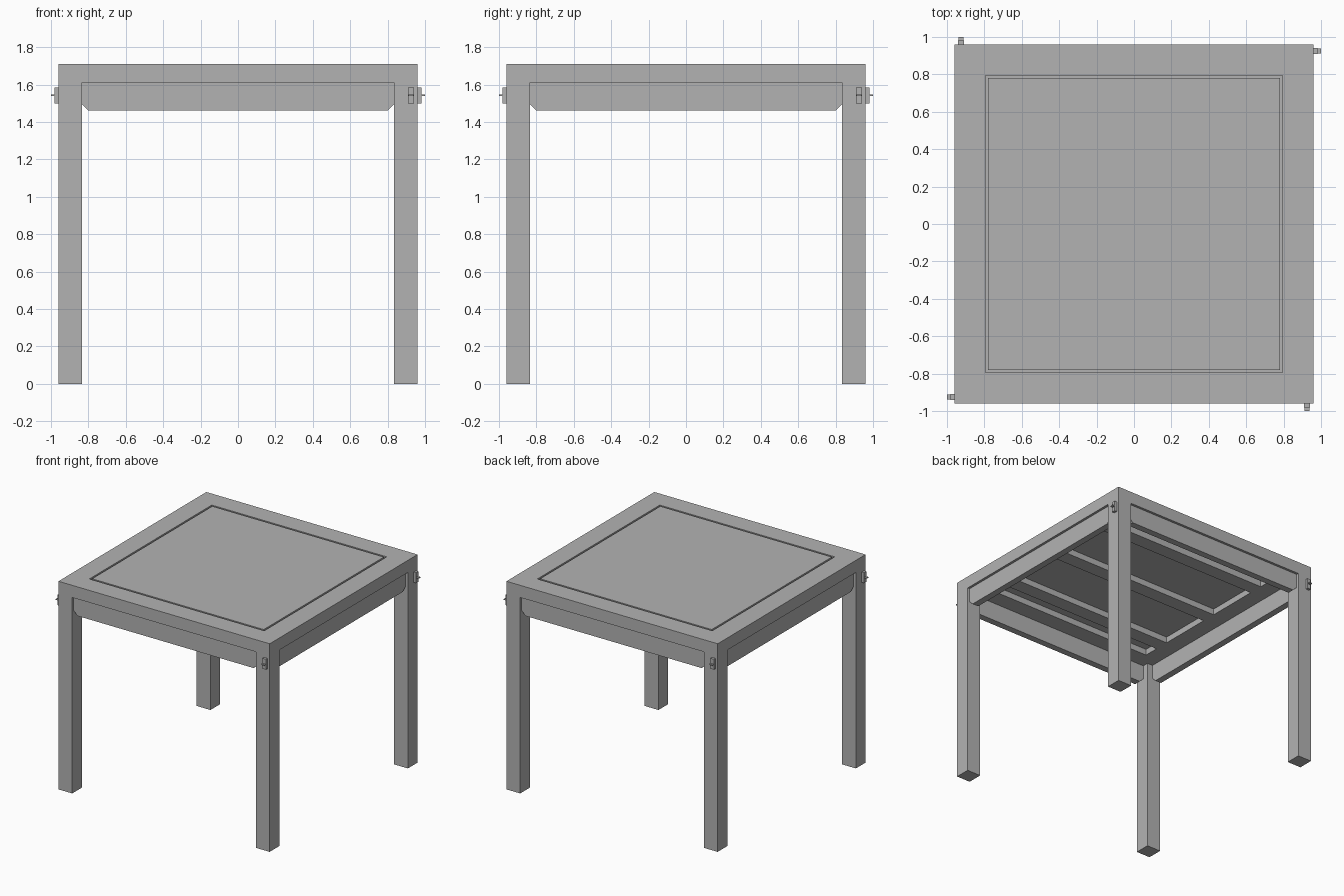
import bpy
import bmesh
from math import pi
from mathutils import Matrix, Vector

default = bpy.data.objects.get("Cube")
if default:
    bpy.data.objects.remove(default, do_unlink=True)

grey = bpy.data.materials.new("plain_grey")
grey.use_nodes = True
colour = (0.45, 0.45, 0.45, 1)
grey.diffuse_color = colour
grey.node_tree.nodes["Principled BSDF"].inputs["Base Color"].default_value = colour

HALF = 0.96      # half width of the table
TOP = 1.71       # upper surface
UNDER = 1.61     # underside of the top frame
LEDGE = 1.66     # underside of the panel
LEG = 0.835      # inner face of the legs


def finish(name, bm):
    bmesh.ops.recalc_face_normals(bm, faces=bm.faces)
    mesh = bpy.data.meshes.new(name)
    bm.to_mesh(mesh)
    bm.free()
    mesh.materials.append(grey)
    obj = bpy.data.objects.new(name, mesh)
    bpy.context.collection.objects.link(obj)
    return obj


def add_box(bm, low, high):
    low, high = Vector(low), Vector(high)
    matrix = Matrix.Translation((low + high) / 2) @ Matrix.Diagonal((high - low).to_4d())
    bmesh.ops.create_cube(bm, size=1, matrix=matrix)


def box(name, low, high):
    bm = bmesh.new()
    add_box(bm, low, high)
    return finish(name, bm)


def square_loop(bm, half, z):
    return [bm.verts.new((sx * half, sy * half, z))
            for sx, sy in ((-1, -1), (1, -1), (1, 1), (-1, 1))]


# Top frame: a rebated square ring swept around its section
bm = bmesh.new()
section = [(HALF, UNDER), (HALF, TOP), (0.795, TOP),
           (0.795, LEDGE), (0.745, LEDGE), (0.745, UNDER)]
loops = [square_loop(bm, half, z) for half, z in section]
for a, b in zip(loops, loops[1:] + loops[:1]):
    for i in range(4):
        j = (i + 1) % 4
        bm.faces.new((a[i], a[j], b[j], b[i]))
finish("top_frame", bm)

# Panel resting in the frame, with a narrow gap around it
box("top_panel", (-0.78, -0.78, LEDGE), (0.78, 0.78, TOP))

# Support slats under the panel
for i, y in enumerate((-0.56, 0, 0.56)):
    box(f"support_slat_{i + 1}", (-0.745, y - 0.06, UNDER), (0.745, y + 0.06, LEDGE))

# Legs
for sx, xname in ((-1, "right"), (1, "left")):
    for sy, yname in ((-1, "front"), (1, "back")):
        xs = sorted((sx * LEG, sx * HALF))
        ys = sorted((sy * LEG, sy * HALF))
        box(f"{yname}_{xname}_leg", (xs[0], ys[0], 0), (xs[1], ys[1], UNDER))

# One apron and one corner fastener per side, turned around the table
for i, side in enumerate(("front", "left", "back", "right")):
    turn = Matrix.Rotation(i * pi / 2, 4, "Z")

    bm = bmesh.new()
    outline = [(-LEG, UNDER), (-LEG, 1.495), (-0.80, 1.46),
               (0.80, 1.46), (LEG, 1.495), (LEG, UNDER)]
    face = bm.faces.new([bm.verts.new((x, -0.94, z)) for x, z in outline])
    side_geom = bmesh.ops.extrude_face_region(bm, geom=[face])["geom"]
    verts = [v for v in side_geom if isinstance(v, bmesh.types.BMVert)]
    bmesh.ops.translate(bm, verts=verts, vec=(0, 0.055, 0))
    bm.transform(turn)
    finish(f"{side}_apron", bm)

    bm = bmesh.new()
    add_box(bm, (0.91, -0.982, 1.50), (0.94, -HALF, 1.585))
    add_box(bm, (0.912, -1.0, 1.538), (0.938, -0.982, 1.546))
    bm.transform(turn)
    finish(f"{side}_fastener", bm)
